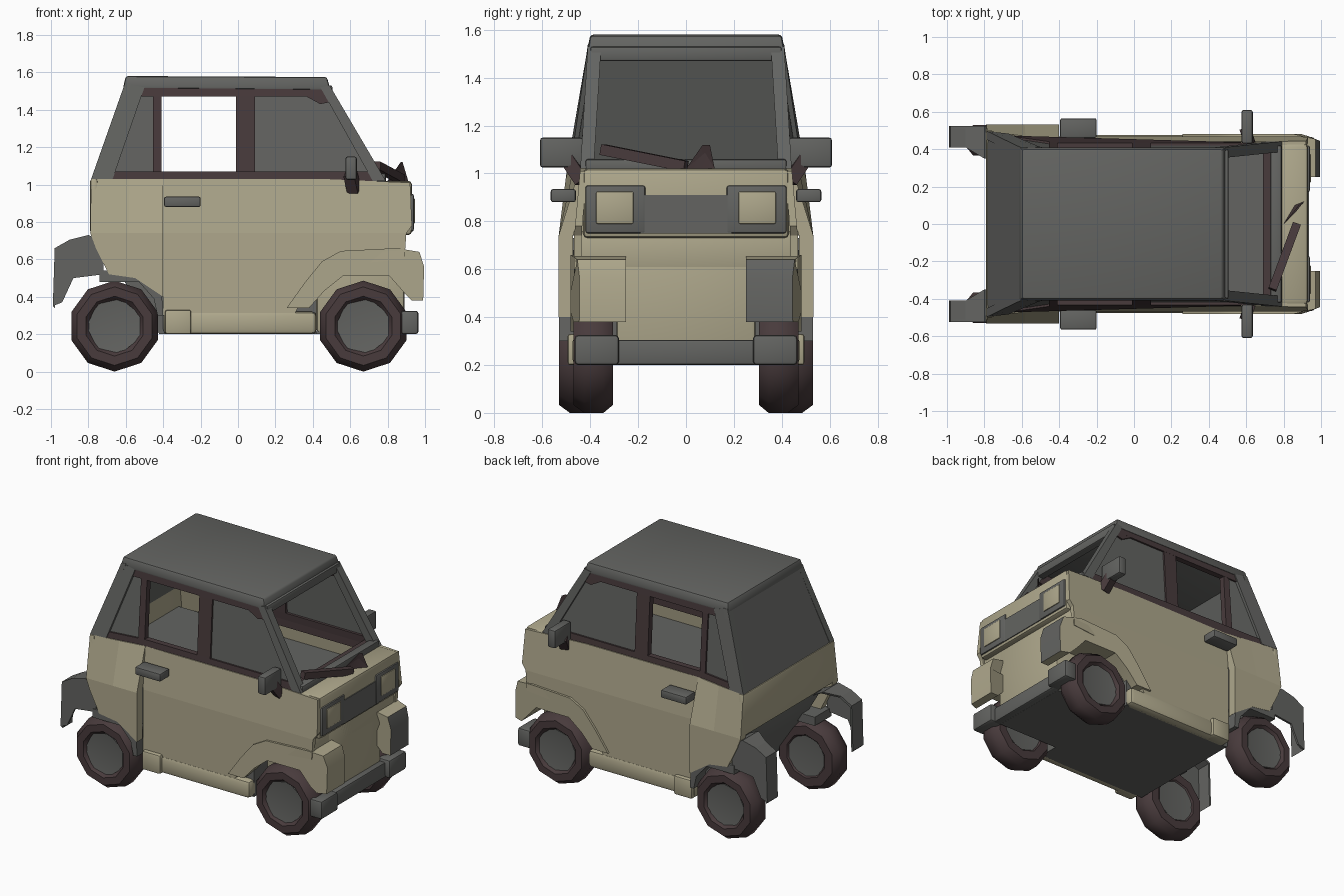
import bpy, bmesh, math
from mathutils import Vector, Matrix

if "Cube" in bpy.data.objects:
    bpy.data.objects.remove(bpy.data.objects["Cube"])


def material(name, rgb):
    m = bpy.data.materials.new(name)
    m.diffuse_color = (*rgb, 1)
    m.use_nodes = True
    m.node_tree.nodes["Principled BSDF"].inputs["Base Color"].default_value = m.diffuse_color
    return m


CREAM = material("cream paint", (0.425, 0.39, 0.262))
GREY = material("dark grey", (0.125, 0.127, 0.12))
BROWN = material("brown black", (0.065, 0.043, 0.045))


def finish(name, bm, mats, rule=None, smooth=35):
    bmesh.ops.recalc_face_normals(bm, faces=bm.faces)
    if rule:
        for f in bm.faces:
            f.material_index = rule(f)
    me = bpy.data.meshes.new(name)
    bm.to_mesh(me)
    bm.free()
    ob = bpy.data.objects.new(name, me)
    bpy.context.collection.objects.link(ob)
    for m in mats:
        me.materials.append(m)
    bpy.ops.object.select_all(action='DESELECT')
    ob.select_set(True)
    bpy.context.view_layer.objects.active = ob
    bpy.ops.object.shade_smooth_by_angle(angle=math.radians(smooth))
    return ob


def prism(bm, a, b):
    """Solid between two matching outlines."""
    va, vb = [bm.verts.new(p) for p in a], [bm.verts.new(p) for p in b]
    n = len(va)
    bm.faces.new(va)
    bm.faces.new(vb[::-1])
    for i in range(n):
        bm.faces.new((va[i], vb[i], vb[(i + 1) % n], va[(i + 1) % n]))


def slab(name, polys, outer, inner, mats, rule=None):
    """Side plates from x-z outlines, on both sides; outer and inner give |y|."""
    bm = bmesh.new()
    for poly in polys:
        for s in (-1, 1):
            prism(bm, [(x, s * outer(x, z), z) for x, z in poly],
                  [(x, s * inner(x, z), z) for x, z in poly])
    return finish(name, bm, mats, rule)


def box(name, lo, hi, mat, bevel=0.0, both=False):
    bm = bmesh.new()
    for s in ((1, -1) if both else (1,)):
        c = [(a + b) / 2 for a, b in zip(lo, hi)]
        c[1] *= s
        size = [b - a for a, b in zip(lo, hi)]
        bmesh.ops.create_cube(bm, matrix=Matrix.Translation(c) @ Matrix.Diagonal((*size, 1)))
    if bevel:
        bmesh.ops.bevel(bm, geom=bm.edges[:], offset=bevel, segments=2, profile=0.5, affect='EDGES')
    return finish(name, bm, [mat])


def bar(name, p, q, w, mat, both=False):
    """Square bar between two points."""
    bm = bmesh.new()
    for s in ((1, -1) if both else (1,)):
        a, b = Vector((p[0], s * p[1], p[2])), Vector((q[0], s * q[1], q[2]))
        d = (b - a).normalized()
        u = d.cross(Vector((0, 0, 1))).normalized() * w / 2
        v = d.cross(u).normalized() * w / 2
        ring = (u + v, u - v, -u - v, -u + v)
        prism(bm, [a + r for r in ring], [b + r for r in ring])
    return finish(name, bm, [mat])


def wall(x, z):          # leaning cabin side, wider at the rear
    base = 0.435 + 0.055 * min(1, max(0, (-0.4 - x) / 0.35))
    t = (z - 1.03) / 0.49
    return base * (1 - t) + 0.405 * t


def skin(x, z):          # cream body side, stepped out behind the door
    low = 0.532 if x < -0.4005 else 0.467
    t = min(1, max(0, (1.03 - z) / 0.29))
    return (wall(x, 1.03) + 0.006) * (1 - t) + low * t


def offset(f, d):
    return lambda x, z: f(x, z) - d


def const(v):
    return lambda x, z: v


# Grey inner tub with floor and sloping rear
tub = [(-0.42, 0.2), (0.42, 0.2), (0.42, 0.55), (0.76, 0.66), (0.76, 0.88),
       (-0.76, 0.88), (-0.76, 0.74), (-0.62, 0.5)]
bm = bmesh.new()
prism(bm, [(x, -0.425, z) for x, z in tub], [(x, 0.425, z) for x, z in tub])
finish("inner_tub", bm, [GREY])

# Cream body sides, each in an upper and a lower piece
slab("rear_quarter_panel", [
    [(-0.401, 1.03), (-0.58, 1.03), (-0.585, 0.74), (-0.401, 0.74)],
    [(-0.58, 1.03), (-0.785, 1.03), (-0.79, 0.74), (-0.585, 0.74)],
    [(-0.401, 0.74), (-0.79, 0.74), (-0.76, 0.66), (-0.69, 0.52), (-0.55, 0.5), (-0.401, 0.4)],
], skin, offset(skin, 0.06), [CREAM])
slab("door", [
    [(-0.4, 1.03), (-0.4, 0.74), (0.45, 0.74), (0.45, 1.03)],
    [(-0.4, 0.74), (-0.4, 0.3), (0.3, 0.3), (0.36, 0.42), (0.45, 0.56), (0.45, 0.74)],
], skin, offset(skin, 0.03), [CREAM])
slab("front_side_panel", [
    [(0.45, 1.03), (0.45, 0.74), (0.9, 0.74), (0.93, 0.78), (0.92, 1.01)],
    [(0.45, 0.74), (0.45, 0.56), (0.89, 0.6), (0.9, 0.74)],
], skin, offset(skin, 0.03), [CREAM])

# Rear cream panel, nose, hood and lower front
box("rear_panel", (-0.79, -0.5, 0.74), (-0.75, 0.5, 1.03), CREAM, 0.012)
box("nose", (0.76, -0.43, 0.73), (0.93, 0.43, 1.02), CREAM, 0.02)
box("under_nose", (0.6, -0.44, 0.6), (0.89, 0.44, 0.76), CREAM, 0.01)
box("lower_front", (0.42, -0.29, 0.21), (0.89, 0.29, 0.74), CREAM, 0.015)
box("nose_floor", (0.41, -0.285, 0.2), (0.88, 0.285, 0.215), GREY)

# Sills
box("sill", (-0.4, 0.39, 0.2), (0.42, 0.475, 0.32), CREAM, 0.025, True)
box("sill_block", (-0.39, 0.41, 0.2), (-0.25, 0.495, 0.33), CREAM, 0.012, True)

# Front fenders: cream arches, grey front on one side
fender = [(0.26, 0.34), (0.36, 0.48), (0.45, 0.59), (0.55, 0.645), (0.85, 0.66), (0.97, 0.64),
          (0.995, 0.56), (0.99, 0.38), (0.93, 0.38), (0.89, 0.42), (0.81, 0.51), (0.56, 0.51),
          (0.46, 0.43), (0.38, 0.34)]
slab("front_fender", [fender], lambda x, z: 0.482 if x < 0.9 else 0.482 - (x - 0.9) * 0.4,
     lambda x, z: 0.25 if x > 0.5 else 0.4, [CREAM, GREY],
     lambda f: 1 if f.calc_center_median().y > 0 and f.normal.x > 0.5
     and f.calc_center_median().x > 0.9 else 0)

# Rear wheel arches
slab("rear_arch", [[(-0.74, 0.54), (-0.5, 0.54), (-0.41, 0.46), (-0.4, 0.3), (-0.43, 0.3),
                    (-0.45, 0.39), (-0.53, 0.48), (-0.74, 0.48)]], const(0.53), const(0.35), [GREY])

# Mudguards: hollow shells with an outer side and a rolled back strip
guard = [(-0.72, 0.69), (-0.8, 0.73), (-0.9, 0.705), (-0.98, 0.66), (-0.99, 0.35)]
slab("mudguard_side", [guard + [(-0.94, 0.37), (-0.88, 0.5), (-0.72, 0.52)]],
     const(0.525), const(0.51), [GREY])
slab("mudguard_strip", [[a, b, (b[0] + 0.012, b[1] - 0.012), (a[0] + 0.012, a[1] - 0.012)]
                        for a, b in zip(guard, guard[1:])],
     const(0.52), lambda x, z: 0.35 if x > -0.85 else 0.41, [GREY])

# Bumper
box("bumper", (0.87, -0.3, 0.2), (0.93, 0.3, 0.305), GREY, 0.012)
box("bumper_end", (0.87, 0.28, 0.2), (0.965, 0.465, 0.325), GREY, 0.015, True)

# Headlight band and lamps
box("grille_band", (0.92, -0.19, 0.75), (0.936, 0.19, 0.91), GREY)
box("lamp_surround", (0.9, 0.17, 0.75), (0.94, 0.42, 0.95), GREY, 0.01, True)
box("headlight", (0.93, 0.22, 0.79), (0.946, 0.375, 0.925), CREAM, 0.006, True)

# Roof
bm = bmesh.new()
prism(bm, [(-0.615, -0.412, 1.515), (0.495, -0.412, 1.505), (0.495, 0.412, 1.505), (-0.615, 0.412, 1.515)],
      [(-0.6, -0.4, 1.58), (0.475, -0.4, 1.575), (0.475, 0.4, 1.575), (-0.6, 0.4, 1.58)])
bmesh.ops.bevel(bm, geom=bm.edges[:], offset=0.012, segments=2, profile=0.5, affect='EDGES')
finish("roof", bm, [GREY])

# Solid sloping rear window
bm = bmesh.new()
rear = [(-0.785, 0.485, 1.02), (-0.605, 0.41, 1.54), (-0.605, -0.41, 1.54), (-0.785, -0.485, 1.02)]
prism(bm, rear, [(x + 0.035, y, z) for x, y, z in rear])
finish("rear_window", bm, [GREY])

# Grey corner pillars
slab("rear_pillar", [[(-0.785, 1.03), (-0.605, 1.54), (-0.5, 1.52), (-0.67, 1.03)]],
     offset(wall, -0.006), offset(wall, 0.04), [GREY])
slab("windshield_pillar", [[(0.44, 1.52), (0.49, 1.53), (0.79, 1.02), (0.72, 1.02)]],
     offset(wall, -0.006), offset(wall, 0.05), [GREY])
box("windshield_base", (0.73, -0.42, 1.0), (0.79, 0.42, 1.06), GREY, 0.01)
box("windshield_header", (0.45, -0.4, 1.47), (0.505, 0.4, 1.53), GREY, 0.01)
box("dashboard", (0.69, -0.41, 0.98), (0.74, 0.41, 1.045), BROWN)

# Brown side window frames
for name, poly, depth in (
    ("belt_frame", [(-0.7, 1.02), (-0.4, 1.02), (0.76, 1.02), (0.73, 1.07), (-0.4, 1.07), (-0.68, 1.07)], 0.04),
    ("top_frame", [(-0.52, 1.47), (0.48, 1.47), (0.46, 1.52), (-0.5, 1.52)], 0.04),
    ("middle_post", [(-0.01, 1.05), (0.09, 1.05), (0.09, 1.5), (-0.01, 1.5)], 0.04),
    ("rear_post", [(-0.455, 1.05), (-0.41, 1.05), (-0.41, 1.5), (-0.455, 1.5)], 0.04),
    ("top_corner", [(0.33, 1.49), (0.48, 1.49), (0.49, 1.44), (0.44, 1.43)], 0.04),
):
    slab(name, [poly], wall, offset(wall, depth), [BROWN])
slab("inner_trim", [[(-0.4, 0.97), (0.7, 0.97), (0.7, 1.06), (-0.4, 1.06)]],
     const(0.41), const(0.398), [BROWN])

# Side glass; the middle window is open
slab("front_side_glass", [[(0.08, 1.06), (0.73, 1.06), (0.46, 1.49), (0.08, 1.49)]],
     offset(wall, 0.012), offset(wall, 0.022), [GREY])
slab("rear_side_glass", [[(-0.67, 1.06), (-0.44, 1.06), (-0.44, 1.49), (-0.51, 1.49)]],
     offset(wall, 0.012), offset(wall, 0.022), [GREY])

# Door handles and mirrors
box("door_handle", (-0.395, 0.46, 0.88), (-0.2, 0.565, 0.935), GREY, 0.01, True)
box("mirror", (0.575, 0.43, 1.025), (0.635, 0.61, 1.15), GREY, 0.012, True)
bar("mirror_stem", (0.62, 0.43, 0.97), (0.6, 0.49, 1.06), 0.06, BROWN, True)

# Wipers
bar("long_wiper", (0.74, -0.35, 1.1), (0.87, 0.0, 1.03), 0.045, BROWN)
bm = bmesh.new()
prism(bm, [(0.83, 0.03, 1.02), (0.91, 0.12, 1.02), (0.88, 0.1, 1.12)],
      [(0.8, 0.0, 1.02), (0.86, 0.1, 1.02), (0.87, 0.07, 1.12)])
finish("short_wiper", bm, [BROWN])


def lathe(name, rings, n, mat):
    """Rings of (radius, |y|) turned around each axle end; the rear track is wider."""
    bm = bmesh.new()
    for cx, shift in ((-0.66, 0.005), (0.67, -0.055)):
        for s in (-1, 1):
            loops = [[bm.verts.new((cx + r * math.cos(math.tau * (i + 0.5) / n), s * (y + shift),
                                    0.243 + r * math.sin(math.tau * (i + 0.5) / n)))
                      for i in range(n)] for r, y in rings]
            for a, b in zip(loops, loops[1:]):
                for i in range(n):
                    bm.faces.new((a[i], a[(i + 1) % n], b[(i + 1) % n], b[i]))
            bm.faces.new(loops[0])
            bm.faces.new(loops[-1])
    finish(name, bm, [mat], smooth=45)


# Tyres and hubs
lathe("tyre", [(0.13, 0.49), (0.16, 0.525), (0.21, 0.525), (0.243, 0.48), (0.243, 0.4),
               (0.21, 0.36), (0.15, 0.36), (0.13, 0.38)], 10, BROWN)
lathe("hub", [(0.1, 0.502), (0.15, 0.508), (0.15, 0.368), (0.1, 0.372)], 7, GREY)
